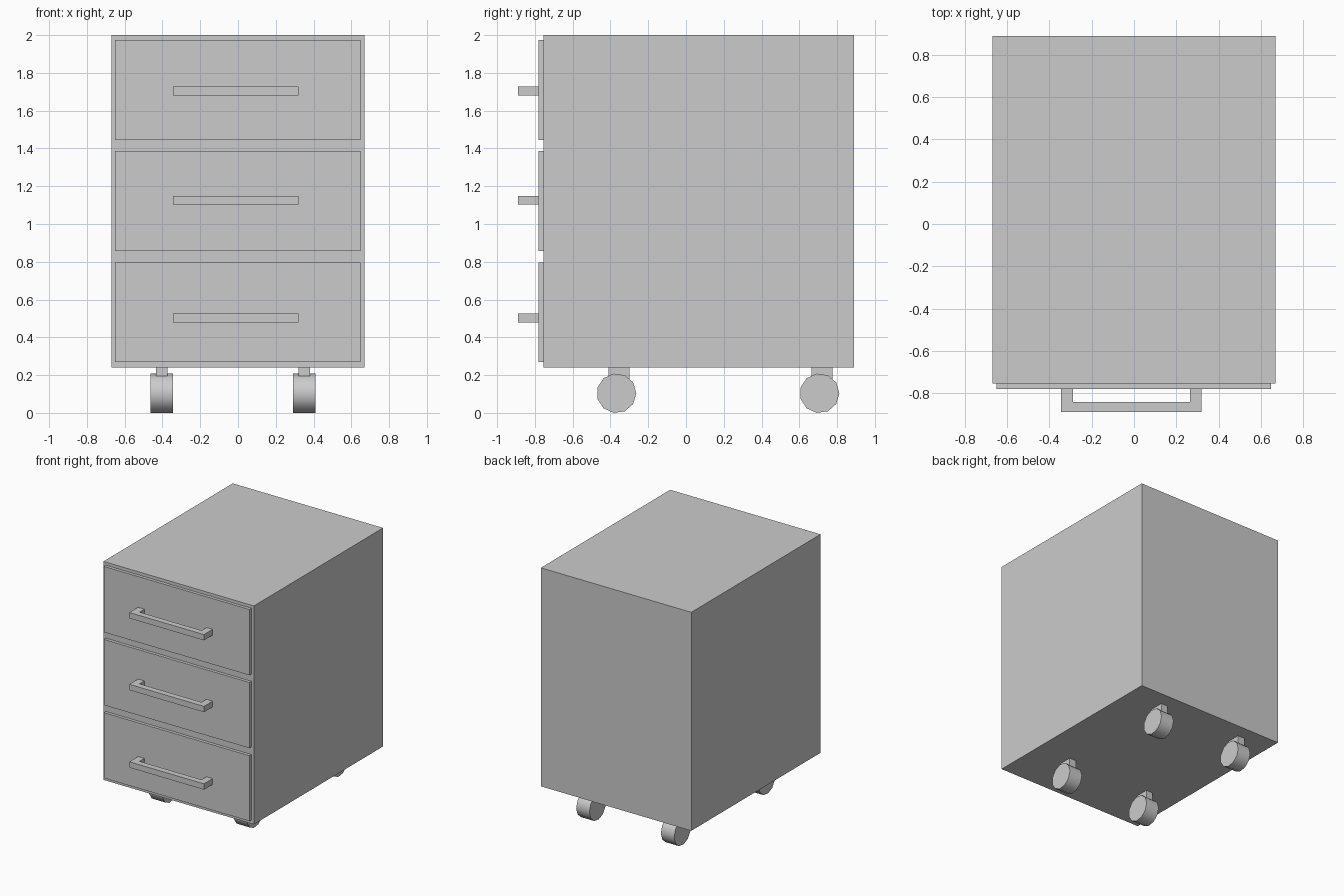
import bpy, bmesh, math
from mathutils import Matrix, Vector

if "Cube" in bpy.data.objects:
    bpy.data.objects.remove(bpy.data.objects["Cube"])


def finish(name, bm):
    bmesh.ops.recalc_face_normals(bm, faces=bm.faces)
    mesh = bpy.data.meshes.new(name)
    bm.to_mesh(mesh)
    bm.free()
    obj = bpy.data.objects.new(name, mesh)
    bpy.context.collection.objects.link(obj)
    return obj


def box(name, x, y, z):
    bm = bmesh.new()
    size = Vector((x[1] - x[0], y[1] - y[0], z[1] - z[0]))
    mid = Vector((sum(x) / 2, sum(y) / 2, sum(z) / 2))
    bmesh.ops.create_cube(bm, size=1, matrix=Matrix.Translation(mid) @ Matrix.Diagonal((*size, 1)))
    return finish(name, bm)


def handle(name, z0, z1):
    # U-shaped outline seen from above, extruded upwards
    outline = [(-0.345, -0.78), (-0.345, -0.89), (0.32, -0.89), (0.32, -0.78),
               (0.265, -0.78), (0.265, -0.842), (-0.288, -0.842), (-0.288, -0.78)]
    bm = bmesh.new()
    face = bm.faces.new([bm.verts.new((x, y, z0)) for x, y in outline])
    ext = bmesh.ops.extrude_face_region(bm, geom=[face])
    verts = [g for g in ext["geom"] if isinstance(g, bmesh.types.BMVert)]
    bmesh.ops.translate(bm, verts=verts, vec=(0, 0, z1 - z0))
    return finish(name, bm)


def wheel(name, x, y):
    # eleven-sided wheel with its axle along x, one corner towards the back
    bm = bmesh.new()
    bmesh.ops.create_cone(bm, cap_ends=True, segments=11, radius1=0.105, radius2=0.105, depth=0.118)
    spin = Matrix.Rotation(math.radians(90), 4, 'Y')
    bmesh.ops.transform(bm, matrix=spin, verts=bm.verts)
    # put one corner exactly on the +y side
    v = bm.verts[:][0].co
    turn = Matrix.Rotation(-math.atan2(v.z, v.y), 4, 'X')
    bmesh.ops.transform(bm, matrix=Matrix.Translation((x, y, 0.104)) @ turn, verts=bm.verts)
    obj = finish(name, bm)
    for o in bpy.context.selected_objects:
        o.select_set(False)
    obj.select_set(True)
    bpy.context.view_layer.objects.active = obj
    bpy.ops.object.shade_smooth_by_angle(angle=math.radians(40))
    return obj


# cabinet body
box("cabinet_body", (-0.67, 0.67), (-0.755, 0.89), (0.24, 2.0))

# drawer fronts and handles
drawers = [(0.27, 0.797, 0.478), (0.858, 1.387, 1.102), (1.445, 1.975, 1.68)]
for i, (z0, z1, hz) in enumerate(drawers, 1):
    box(f"drawer_front_{i}", (-0.65, 0.648), (-0.78, -0.75), (z0, z1))
    handle(f"drawer_handle_{i}", hz, hz + 0.047)

# casters: wheel and stem at each corner
for side, x in (("left", -0.404), ("right", 0.351)):
    for end, y in (("front", -0.368), ("rear", 0.707)):
        wheel(f"caster_wheel_{end}_{side}", x, y)
        box(f"caster_stem_{end}_{side}", (x - 0.031, x + 0.031),
            (y - 0.042, y + 0.069), (0.12, 0.24))
